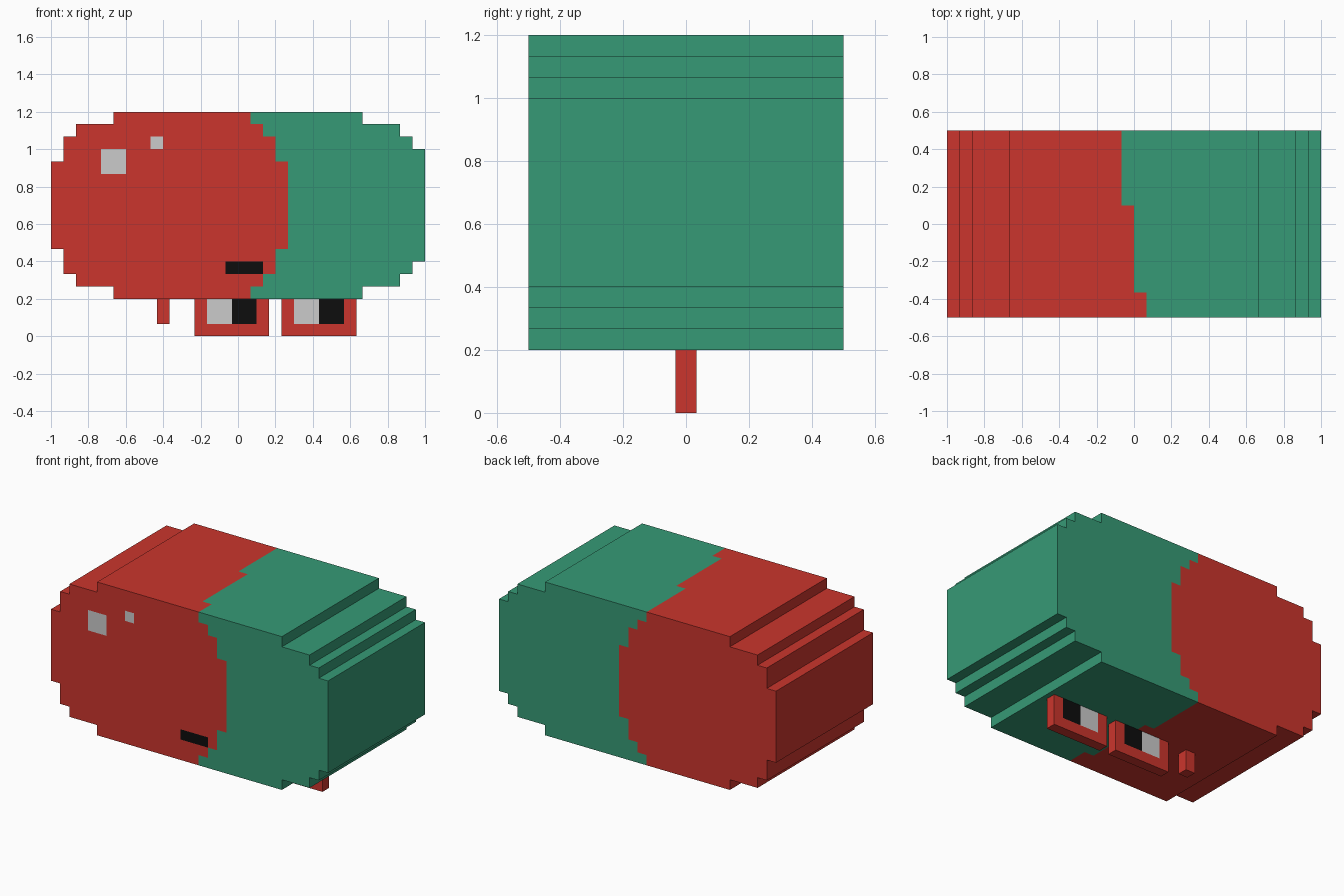
import bpy, bmesh

if "Cube" in bpy.data.objects:
    bpy.data.objects.remove(bpy.data.objects["Cube"])

PX = 1 / 15  # one pixel of the design


def material(name, rgb):
    m = bpy.data.materials.new(name)
    m.diffuse_color = (*rgb, 1)
    m.use_nodes = True
    m.node_tree.nodes["Principled BSDF"].inputs["Base Color"].default_value = m.diffuse_color
    return m


RED, GREEN, WHITE, BLACK = range(4)
MATERIALS = [
    material("red", (0.597, 0.036, 0.026)),
    material("green", (0.037, 0.323, 0.181)),
    material("light_grey", (0.597, 0.597, 0.597)),
    material("black", (0.004, 0.004, 0.004)),
]


def pixel_solid(name, x0, z0, columns, rows, y_cuts, filled, colour):
    """Outer skin of a stepped pixel shape; colour(i, layer, k, direction) picks each face."""
    layers = len(y_cuts) - 1

    def solid(i, j, k):
        return 0 <= i < columns and 0 <= j < layers and 0 <= k < rows and filled(i, k)

    bm = bmesh.new()
    for i in range(columns):
        for j in range(layers):
            for k in range(rows):
                if not solid(i, j, k):
                    continue
                for axis in range(3):
                    for side in (0, 1):
                        step = [0, 0, 0]
                        step[axis] = 2 * side - 1
                        if solid(i + step[0], j + step[1], k + step[2]):
                            continue
                        corners = []
                        for a, b in ((0, 0), (1, 0), (1, 1), (0, 1)):
                            c = [i, j, k]
                            c[axis] += side
                            c[(axis + 1) % 3] += a
                            c[(axis + 2) % 3] += b
                            corners.append(bm.verts.new(
                                (x0 + c[0] * PX, y_cuts[c[1]], z0 + c[2] * PX)))
                        if side == 0:
                            corners.reverse()
                        face = bm.faces.new(corners)
                        face.material_index = colour(i, j, k, tuple(step))
    bmesh.ops.remove_doubles(bm, verts=bm.verts[:], dist=1e-4)
    mesh = bpy.data.meshes.new(name)
    bm.to_mesh(mesh)
    bm.free()
    for m in MATERIALS:
        mesh.materials.append(m)
    obj = bpy.data.objects.new(name, mesh)
    bpy.context.collection.objects.link(obj)
    return obj


# Body: stepped oval; per-row left edge, right edge and red/green border in pixels
LEFT = [-10, -13, -14, -14] + [-15] * 7 + [-14, -14, -13, -10]
RIGHT = [10, 13, 14] + [15] * 9 + [14, 13, 10]
BORDER = [1, 2, 3, 3] + [4] * 7 + [3, 3, 2, 1]


def body_colour(i, layer, k, direction):
    x = i - 15
    if direction == (0, -1, 0):  # details on the front face
        if (x in (-11, -10) and k in (10, 11)) or (x == -7 and k == 12):
            return WHITE
        if -1 <= x <= 1 and k == 2:
            return BLACK
    # the border moves one pixel left with each layer towards the back
    return RED if x < BORDER[k] - layer else GREEN


pixel_solid("body", -1, 0.2, 30, 15, [-0.5, -0.3667, 0.1, 0.5],
            lambda i, k: LEFT[k] <= i - 15 < RIGHT[k], body_colour)


# Eyes: red frames with a white and a black half, seen from front and back
def eye_colour(i, layer, k, direction):
    if direction[1] and k >= 1 and 1 <= i <= 4:
        return WHITE if i < 3 else BLACK
    return RED


THIN = [-PX / 2, PX / 2]
for name, start in (("left_eye", -3.5), ("right_eye", 3.5)):
    pixel_solid(name, start * PX, 0, 6, 3, THIN, lambda i, k: True, eye_colour)

# Small peg beside the eyes
pixel_solid("peg", -6.5 * PX, PX, 1, 2, THIN, lambda i, k: True, lambda *a: RED)
